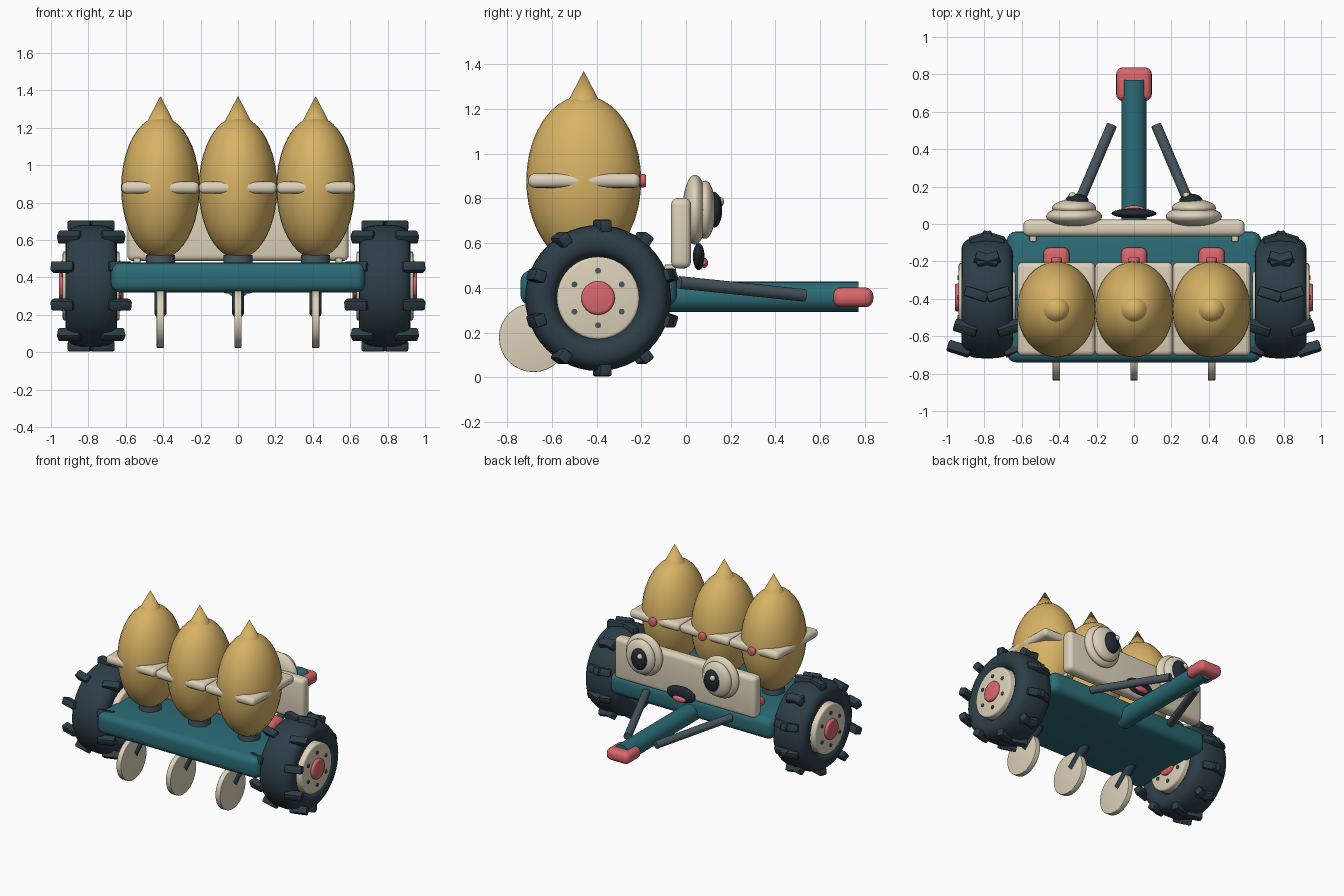
import bpy, bmesh
from math import pi, cos, sin, tau
from mathutils import Matrix, Vector

if "Cube" in bpy.data.objects:
    bpy.data.objects.remove(bpy.data.objects["Cube"])


def material(name, rgb):
    m = bpy.data.materials.new(name)
    m.use_nodes = True
    m.diffuse_color = (*rgb, 1)
    m.node_tree.nodes["Principled BSDF"].inputs["Base Color"].default_value = (*rgb, 1)
    return m


GOLD = material("gold", (0.69, 0.45, 0.13))
CREAM = material("cream", (0.72, 0.64, 0.49))
TEAL = material("teal", (0.024, 0.147, 0.178))
RED = material("coral_red", (0.69, 0.133, 0.147))
RUBBER = material("rubber", (0.026, 0.047, 0.063))
SLATE = material("slate", (0.065, 0.095, 0.115))
BLACK = material("dark_navy", (0.014, 0.024, 0.033))
parts = []


def finish(name, bm, mat):
    bmesh.ops.recalc_face_normals(bm, faces=bm.faces)
    mesh = bpy.data.meshes.new(name)
    bm.to_mesh(mesh)
    bm.free()
    mesh.materials.append(mat)
    ob = bpy.data.objects.new(name, mesh)
    bpy.context.collection.objects.link(ob)
    parts.append(ob)
    return ob


def box(name, mat, centre, size, bevel=0.0, segments=4):
    bm = bmesh.new()
    bmesh.ops.create_cube(bm, size=1, matrix=Matrix.Translation(centre) @ Matrix.Diagonal((*size, 1)))
    if bevel:
        bmesh.ops.bevel(bm, geom=bm.edges[:], offset=bevel, segments=segments, profile=0.5, affect='EDGES')
    return finish(name, bm, mat)


def ball(name, mat, centre, radii):
    bm = bmesh.new()
    bmesh.ops.create_uvsphere(bm, u_segments=32, v_segments=20, radius=1,
                              matrix=Matrix.Translation(centre) @ Matrix.Diagonal((*radii, 1)))
    return finish(name, bm, mat)


def rod(name, mat, a, b, r, r_end=None, bevel=0.0):
    a, b = Vector(a), Vector(b)
    turn = (b - a).to_track_quat('Z', 'Y').to_matrix().to_4x4()
    bm = bmesh.new()
    bmesh.ops.create_cone(bm, cap_ends=True, segments=32, radius1=r, radius2=r if r_end is None else r_end,
                          depth=(b - a).length, matrix=Matrix.Translation((a + b) / 2) @ turn)
    if bevel:
        rims = [e for e in bm.edges if any(len(f.verts) > 4 for f in e.link_faces)]
        bmesh.ops.bevel(bm, geom=rims, offset=bevel, segments=3, profile=0.5, affect='EDGES')
    return finish(name, bm, mat)


def tyre(name, centre):
    # rounded cross-section spun round the axle
    bm = bmesh.new()
    ring = []
    for i in range(24):
        c, s = cos(tau * i / 24), sin(tau * i / 24)
        x = 0.138 * abs(c) ** 0.7 * (1 if c > 0 else -1)
        r = 0.25 + 0.076 * abs(s) ** 0.8 * (1 if s > 0 else -1)
        ring.append(bm.verts.new((x, 0, r)))
    edges = [bm.edges.new((ring[i - 1], ring[i])) for i in range(24)]
    bmesh.ops.spin(bm, geom=ring + edges, cent=(0, 0, 0), axis=(1, 0, 0), angle=tau, steps=48,
                   use_merge=True, use_duplicate=False)
    bmesh.ops.remove_doubles(bm, verts=bm.verts, dist=0.0001)
    bmesh.ops.translate(bm, verts=bm.verts, vec=centre)
    finish(name, bm, RUBBER)


def tread(name, centre):
    # ten chevrons, each of two arms swung opposite ways
    bm = bmesh.new()
    for side in (-1, 1):
        for k in range(10):
            place = (Matrix.Translation(centre) @ Matrix.Rotation(side * 0.3, 4, 'Z')
                     @ Matrix.Rotation(tau * k / 10, 4, 'X')
                     @ Matrix.Translation((side * 0.063, 0, 0.322)) @ Matrix.Diagonal((0.126, 0.055, 0.056, 1)))
            bmesh.ops.create_cube(bm, size=1, matrix=place)
    bmesh.ops.bevel(bm, geom=bm.edges[:], offset=0.01, segments=2, profile=0.5, affect='EDGES')
    finish(name, bm, RUBBER)


# chassis, drawbar and hitch
box("chassis", TEAL, (0, -0.39, 0.4), (1.36, 0.7, 0.16), 0.05)
rod("drawbar", TEAL, (0, -0.12, 0.36), (0, 0.77, 0.36), 0.068)
box("hitch", RED, (0, 0.747, 0.358), (0.19, 0.18, 0.088), 0.036)

# wheels
for label, side in (("left", 1), ("right", -1)):
    hub = Vector((side * 0.785, -0.393, 0.355))
    axle = Vector((1, 0, 0))
    tyre(label + "_tyre", hub)
    tread(label + "_tread", hub)
    rod(label + "_rim", CREAM, hub - axle * 0.152, hub + axle * 0.152, 0.185, bevel=0.012)
    rod(label + "_hub", RED, hub - axle * 0.173, hub + axle * 0.173, 0.075, bevel=0.014)
    for k in range(6):
        off = Vector((0, sin(pi * k / 3), cos(pi * k / 3))) * 0.122
        rod(f"{label}_bolt_{k + 1}", SLATE, hub + off - axle * 0.158, hub + off + axle * 0.158, 0.013)
    # drawbar brace
    rod(label + "_brace", SLATE, (side * 0.355, -0.03, 0.425), (side * 0.118, 0.53, 0.367), 0.028)

# three seed hoppers with collars, latches and cutting discs
for label, x in (("right", -0.415), ("middle", 0), ("left", 0.415)):
    y = -0.457
    ball(label + "_hopper", GOLD, (x, y, 0.88), (0.21, 0.257, 0.38))
    rod(label + "_hopper_tip", GOLD, (x, y, 1.23), (x, y, 1.37), 0.073, 0)
    box(label + "_collar", CREAM, (x, y + 0.002, 0.88), (0.416, 0.5, 0.064), 0.028)
    rod(label + "_latch", RED, (x, -0.22, 0.88), (x, -0.178, 0.88), 0.03, bevel=0.01)
    rod(label + "_hopper_base", SLATE, (x, y, 0.46), (x, y, 0.52), 0.078)
    box(label + "_seed_meter", RED, (x, -0.2, 0.49), (0.14, 0.15, 0.08), 0.035)
    rod(label + "_disc", CREAM, (x - 0.02, -0.682, 0.178), (x + 0.02, -0.682, 0.178), 0.154, bevel=0.004)
    rod(label + "_disc_arm", RUBBER, (x, -0.51, 0.34), (x, -0.66, 0.21), 0.032)

# face panel
box("face_panel", CREAM, (0, -0.022, 0.645), (1.184, 0.09, 0.315), 0.032)
for label, side in (("left", 1), ("right", -1)):
    x = side * 0.32
    box(label + "_panel_foot", CREAM, (side * 0.54, -0.07, 0.49), (0.035, 0.05, 0.03), 0.004, 2)
    ball(label + "_eye_outer", CREAM, (x, 0.04, 0.75), (0.15, 0.055, 0.156))
    ball(label + "_eye_inner", CREAM, (x, 0.085, 0.75), (0.118, 0.047, 0.13))
    ball(label + "_pupil", BLACK, (x - side * 0.015, 0.125, 0.75), (0.062, 0.037, 0.08))
    ball(label + "_eye_glint", CREAM, (x - side * 0.015 - 0.025, 0.153, 0.785), (0.019, 0.017, 0.021))
ball("mouth", BLACK, (0, 0.057, 0.54), (0.12, 0.026, 0.06))
ball("tongue", RED, (0, 0.081, 0.512), (0.055, 0.018, 0.022))

# smooth shading with sharp rims
bpy.ops.object.select_all(action='DESELECT')
for ob in parts:
    ob.select_set(True)
bpy.context.view_layer.objects.active = parts[0]
bpy.ops.object.shade_smooth_by_angle(angle=0.6)
